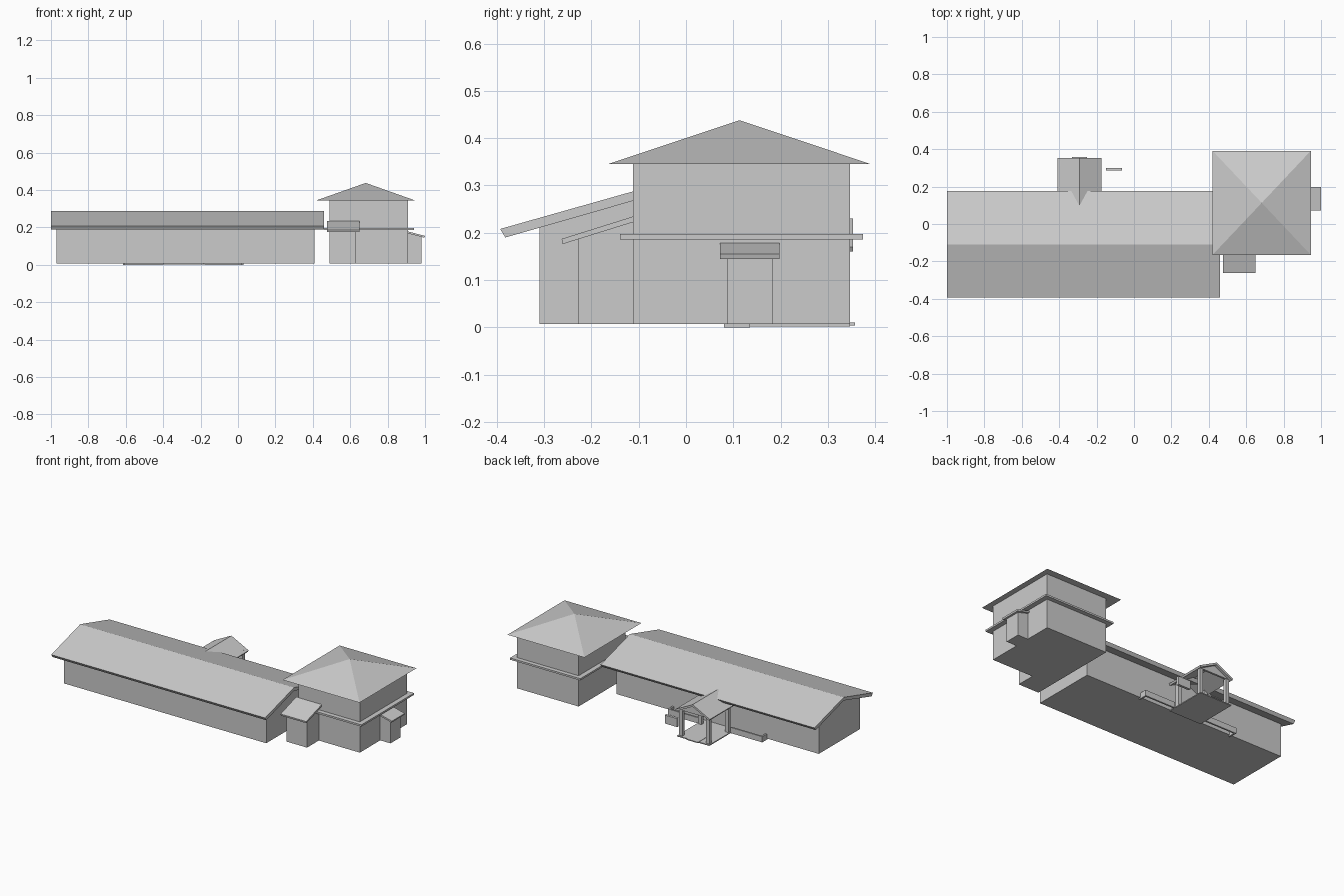
import bpy
import bmesh


def box(name, x0, x1, y0, y1, z0, z1):
    return prism(name, [(y0, z0), (y1, z0), (y1, z1), (y0, z1)], 'X', x0, x1)


def prism(name, profile, axis, a, b):
    """Extrude a closed profile: (y, z) along X or (x, z) along Y."""
    bm = bmesh.new()
    rings = []
    for t in (a, b):
        rings.append([bm.verts.new((t, u, v) if axis == 'X' else (u, t, v))
                      for u, v in profile])
    bm.faces.new(rings[0])
    bm.faces.new(rings[1])
    n = len(profile)
    for i in range(n):
        j = (i + 1) % n
        bm.faces.new((rings[0][i], rings[0][j], rings[1][j], rings[1][i]))
    return finish(name, bm)


def finish(name, bm):
    bmesh.ops.recalc_face_normals(bm, faces=bm.faces)
    mesh = bpy.data.meshes.new(name)
    bm.to_mesh(mesh)
    bm.free()
    ob = bpy.data.objects.new(name, mesh)
    bpy.context.collection.objects.link(ob)
    return ob


# Long hall: gabled walls and a folded roof slab
RY = -0.11
prism("hall_walls", [(-0.31, 0.007), (0.09, 0.007), (0.09, 0.212),
                     (RY, 0.268), (-0.31, 0.212)], 'X', -0.97, 0.41)
prism("hall_roof", [(-0.393, 0.208), (RY, 0.288), (0.176, 0.208),
                    (0.163, 0.190), (RY, 0.268), (-0.382, 0.190)], 'X', -1.0, 0.46)

# Square tower with a belt course and a hipped roof
box("tower_walls", 0.49, 0.91, -0.112, 0.347, 0.007, 0.345)
box("tower_belt", 0.46, 0.94, -0.14, 0.374, 0.186, 0.197)
bm = bmesh.new()
base = [bm.verts.new(p) for p in ((0.42, -0.165, 0.345), (0.945, -0.165, 0.345),
                                  (0.945, 0.391, 0.345), (0.42, 0.391, 0.345))]
apex = bm.verts.new((0.683, 0.113, 0.438))
bm.faces.new(base)
for i in range(4):
    bm.faces.new((base[i], base[(i + 1) % 4], apex))
finish("tower_roof", bm)

# Front annex with a lean-to roof
prism("front_annex", [(-0.227, 0.007), (-0.11, 0.007), (-0.11, 0.223),
                      (-0.227, 0.187)], 'X', 0.49, 0.63)
prism("front_annex_roof", [(-0.261, 0.176), (-0.11, 0.223), (-0.11, 0.235),
                           (-0.263, 0.187)], 'X', 0.475, 0.65)

# Side annex with a lean-to roof
prism("side_annex", [(0.91, 0.007), (0.98, 0.007), (0.98, 0.150),
                     (0.91, 0.168)], 'Y', 0.087, 0.183)
prism("side_annex_roof", [(0.91, 0.168), (0.997, 0.145), (1.0, 0.155),
                          (0.91, 0.178)], 'Y', 0.072, 0.198)

# Rear porch: floor, mat, posts, gabled roof and pediment
CX = -0.292
box("porch_floor", CX - 0.11, CX + 0.11, 0.085, 0.347, 0.002, 0.008)
box("porch_mat", CX - 0.04, CX + 0.04, 0.28, 0.357, 0.004, 0.010)
for side in (-1, 1):
    for y in (0.14, 0.325):
        x = CX + side * 0.092
        box("porch_post", x - 0.011, x + 0.011, y - 0.011, y + 0.011, 0.008, 0.178)
prism("porch_roof", [(CX - 0.118, 0.170), (CX, 0.230), (CX + 0.118, 0.170),
                     (CX + 0.112, 0.160), (CX, 0.217), (CX - 0.112, 0.160)],
      'Y', 0.09, 0.353)
prism("porch_pediment", [(CX - 0.10, 0.166), (CX + 0.10, 0.166), (CX, 0.218)],
      'Y', 0.325, 0.337)

# Low planter walls either side of the porch
for outer, inner in ((-0.615, -0.40), (0.03, -0.18)):
    s = 0.01 if inner > outer else -0.01
    box("planter_wall", min(outer, inner), max(outer, inner), 0.125, 0.135, 0.0, 0.035)
    box("planter_end", min(outer, outer + s), max(outer, outer + s), 0.08, 0.125, 0.0, 0.035)

# Free-standing panel beside the porch
box("side_panel", -0.15, -0.065, 0.285, 0.30, 0.033, 0.085)
